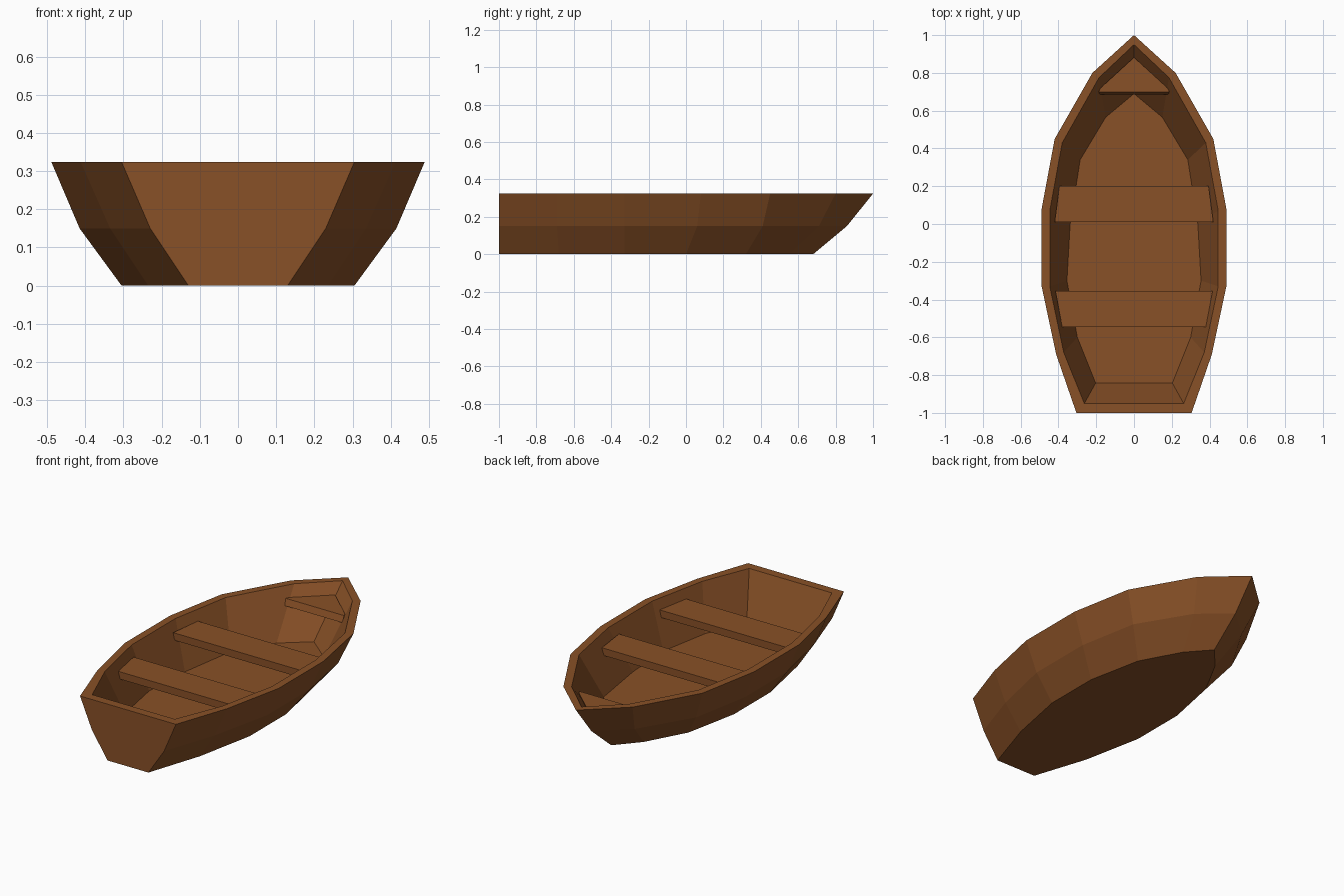
import bpy, bmesh

if "Cube" in bpy.data.objects:
    bpy.data.objects.remove(bpy.data.objects["Cube"])

wood = bpy.data.materials.new("brown wood")
wood.diffuse_color = (0.25, 0.082, 0.02, 1)
wood.use_nodes = True
wood.node_tree.nodes["Principled BSDF"].inputs["Base Color"].default_value = wood.diffuse_color


def finish(bm, name):
    bmesh.ops.recalc_face_normals(bm, faces=bm.faces)
    me = bpy.data.meshes.new(name)
    bm.to_mesh(me)
    bm.free()
    me.materials.append(wood)
    ob = bpy.data.objects.new(name, me)
    bpy.context.collection.objects.link(ob)
    return ob


def ring(bm, half, z):
    """Mirror a half outline (stern to bow) into a closed ring of vertices."""
    pts = half + [(-x, y) for x, y in reversed(half) if x > 0]
    return [bm.verts.new((x, y, z)) for x, y in pts]


def loft(name, levels):
    """Skin a stack of rings and cap both ends."""
    bm = bmesh.new()
    rings = [ring(bm, half, z) for half, z in levels]
    n = len(rings[0])
    for a, b in zip(rings, rings[1:]):
        for i in range(n):
            j = (i + 1) % n
            bm.faces.new((a[i], a[j], b[j], b[i]))
    bm.faces.new(rings[0])
    bm.faces.new(rings[-1])
    return finish(bm, name)


# hull: half outlines from the keel up the outside, over the rim, down inside
keel = [(.13, -1), (.235, -.68), (.305, -.33), (.305, 0), (.24, .32), (.115, .55), (0, .68)]
chine = [(.23, -1), (.335, -.69), (.415, -.33), (.415, .06), (.35, .41), (.17, .71), (0, .86)]
rim = [(.305, -1), (.412, -.69), (.489, -.33), (.489, .08), (.42, .45), (.22, .80), (0, 1)]
rim_in = [(.263, -.95), (.372, -.68), (.446, -.33), (.446, .07), (.38, .43), (.185, .775), (0, .95)]
floor = [(.203, -.842), (.30, -.60), (.355, -.30), (.338, 0), (.285, .34), (.15, .565), (0, .69)]
loft("hull", [(keel, 0), (chine, .15), (rim, .324), (rim_in, .324), (floor, .072)])

# seats: trapezoid boards that meet the inner walls
top = .272
for name, y0, x0, y1, x1 in (("middle_seat", .01, .42, .20, .395),
                             ("rear_seat", -.545, .38, -.355, .416)):
    half = [(x0, y0), (x1, y1)]
    low = [(x0 - .01, y0), (x1 - .01, y1)]
    loft(name, [(low, top - .042), (half, top)])

# triangular bow seat with a slightly sloped front edge
loft("bow_seat", [([(.182, .686), (.17, .715), (0, .868)], top - .04),
                  ([(.187, .70), (.177, .72), (0, .882)], top - .004)])
